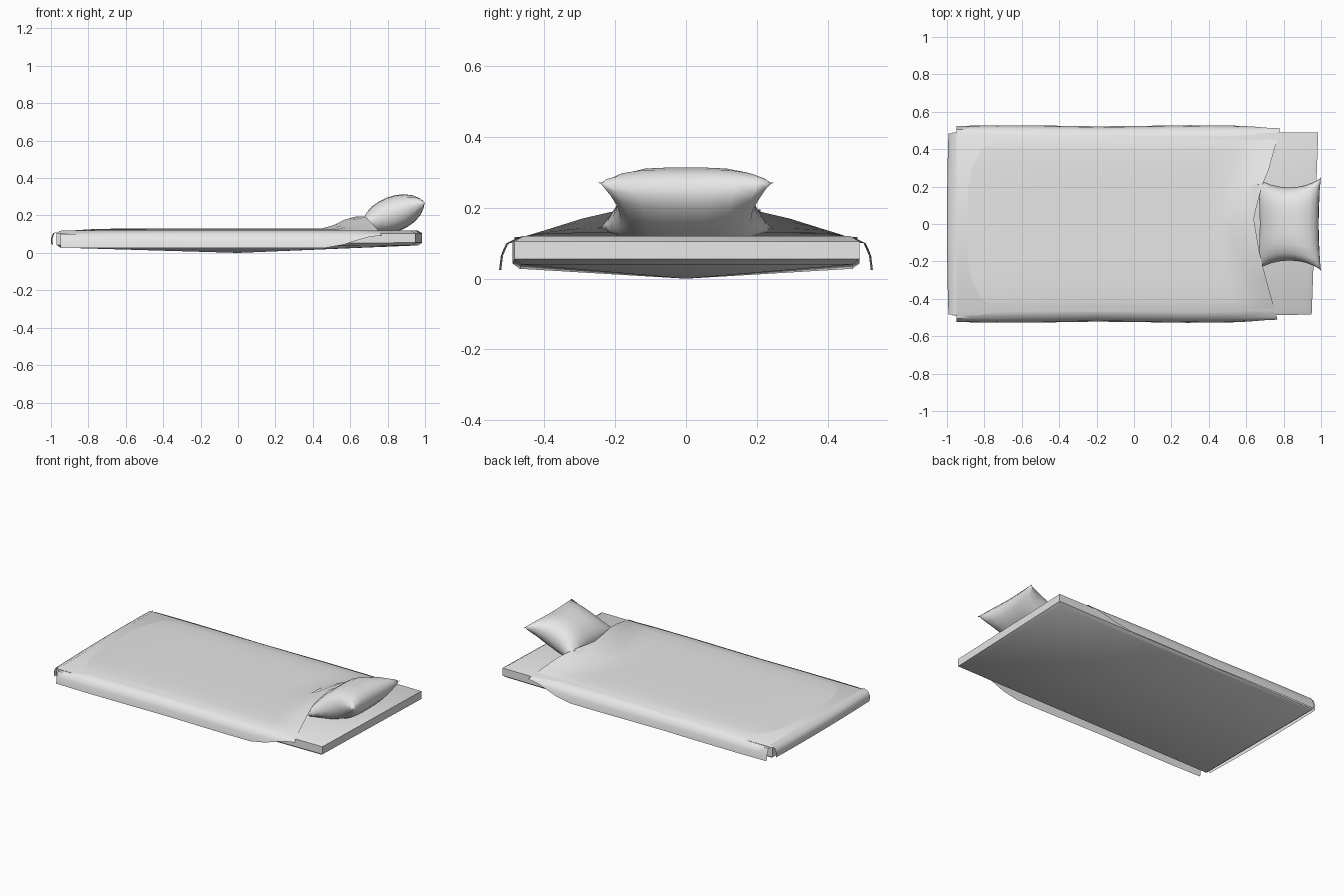
import bpy, bmesh, math

if "Cube" in bpy.data.objects:
    bpy.data.objects.remove(bpy.data.objects["Cube"])

fabric = bpy.data.materials.new("pale_grey_fabric")
fabric.diffuse_color = (0.8, 0.8, 0.8, 1)
fabric.use_nodes = True
fabric.node_tree.nodes["Principled BSDF"].inputs["Base Color"].default_value = fabric.diffuse_color


def finish(name, bm, angle=50):
    bmesh.ops.remove_doubles(bm, verts=bm.verts, dist=0.0005)
    mesh = bpy.data.meshes.new(name)
    bm.to_mesh(mesh)
    bm.free()
    ob = bpy.data.objects.new(name, mesh)
    bpy.context.collection.objects.link(ob)
    mesh.materials.append(fabric)
    bpy.ops.object.select_all(action='DESELECT')
    ob.select_set(True)
    bpy.context.view_layer.objects.active = ob
    bpy.ops.object.shade_smooth_by_angle(angle=math.radians(angle))
    return ob


def sheet(bm, us, vs, f, flip=False):
    rows = [[bm.verts.new(f(u, v)) for v in vs] for u in us]
    for a, b in zip(rows, rows[1:]):
        for i in range(len(vs) - 1):
            q = [a[i], b[i], b[i + 1], a[i + 1]]
            bm.faces.new(q[::-1] if flip else q)


def smooth(a, b, t):
    t = max(0, min(1, (t - a) / (b - a)))
    return t * t * (3 - 2 * t)


def spread(n):
    return [-1 + 2 * i / n for i in range(n + 1)]


# mattress: slab with rounded top edge and a shallow pointed underside
bm = bmesh.new()
rings = []
for inset, z in ((0.02, 0.04), (0.0, 0.055), (0.0, 0.105), (0.025, 0.12)):
    ring = []
    for x, y in ((-0.97, -0.49), (0.95, -0.485), (0.985, 0.49), (-0.97, 0.49)):
        ring.append(bm.verts.new((x - math.copysign(inset, x), y - math.copysign(inset, y),
                                  z - (0.012 if x < 0 and z < 0.06 else 0))))
    rings.append(ring)
for a, b in zip(rings, rings[1:]):
    for i in range(4):
        j = (i + 1) % 4
        bm.faces.new((a[i], a[j], b[j], b[i]))
bm.faces.new(rings[-1])
tip = bm.verts.new((0, 0, 0))
for i in range(4):
    bm.faces.new((rings[0][(i + 1) % 4], rings[0][i], tip))
finish("mattress", bm)

# blanket: draped cross-section swept to a bowed, lifted head edge
section = [(0.525, 0.025), (0.52, 0.065), (0.505, 0.10), (0.47, 0.117), (0.40, 0.126),
           (0.30, 0.129), (0.20, 0.13), (0.10, 0.13)]
profile = [(-y, z) for y, z in section] + [(0, 0.13)] + section[::-1]


def drape(x, p):
    y, z = p
    side = abs(y)
    head = 0.635 + 0.125 * (side / 0.5) ** 1.1 + (0.015 if y > 0.2 else 0)
    t = (x + 0.95) / 1.6
    px = -0.95 + t * (head + 0.95)
    z -= 0.012 * smooth(-0.7, -0.95, x) if z > 0.11 else 0
    if side > 0.503:                       # hem rises and flares by the head
        z += (0.105 - z) * 0.85 * smooth(0.36, 0.65, x)
    z += 0.065 * smooth(0.46, 0.65, x) * (1 - smooth(0.16, 0.5, side))
    y *= 1 - 0.02 * smooth(0.45, 0.65, x) + 0.006 * math.sin(7 * x)
    return px, y, z


bm = bmesh.new()
sheet(bm, [-0.95, -0.88, -0.75, -0.5, -0.25, 0, 0.2, 0.36, 0.46, 0.53, 0.59, 0.65], profile, drape)


# foot flap hanging over the end
def foot(u, v):
    x, z = ((-0.95, 0.118), (-0.98, 0.105), (-0.992, 0.08), (-0.99, 0.045))[u]
    return x - 0.008 * (1 - v * v) * (u > 0), v * 0.485, z


sheet(bm, range(4), spread(8), foot, flip=True)
finish("blanket", bm)

# folded flap of the blanket beneath the pillow
bm = bmesh.new()
sheet(bm, [0, 0.5, 1], spread(6),
      lambda u, v: (0.525 + u * (0.115 + 0.03 * abs(v)), 0.03 + v * 0.18,
                    0.155 + 0.04 * u - 0.025 * v * v * (1 - u)))
finish("blanket_fold", bm)

# pillow: tilted cushion with pinched corners
tilt = math.atan2(0.13, 0.34)


def cushion(s):
    def f(u, v):
        fat = 0.095 * ((1 - u ** 2) * (1 - v ** 4)) ** 0.5 if abs(u) < 1 and abs(v) < 1 else 0
        along = u * (0.17 - 0.015 * (1 - v * v))
        y = v * (0.25 - 0.055 * (1 - u * u) ** 0.8)
        return (0.83 + along - s * fat * math.sin(tilt), y,
                0.207 + along * 0.382 + s * fat * math.cos(tilt))
    return f


bm = bmesh.new()
steps = [-1, -0.94, -0.8, -0.55, -0.28, 0, 0.28, 0.55, 0.8, 0.94, 1]
sheet(bm, steps, steps, cushion(1))
sheet(bm, steps, steps, cushion(-1), flip=True)
finish("pillow", bm, 70)
